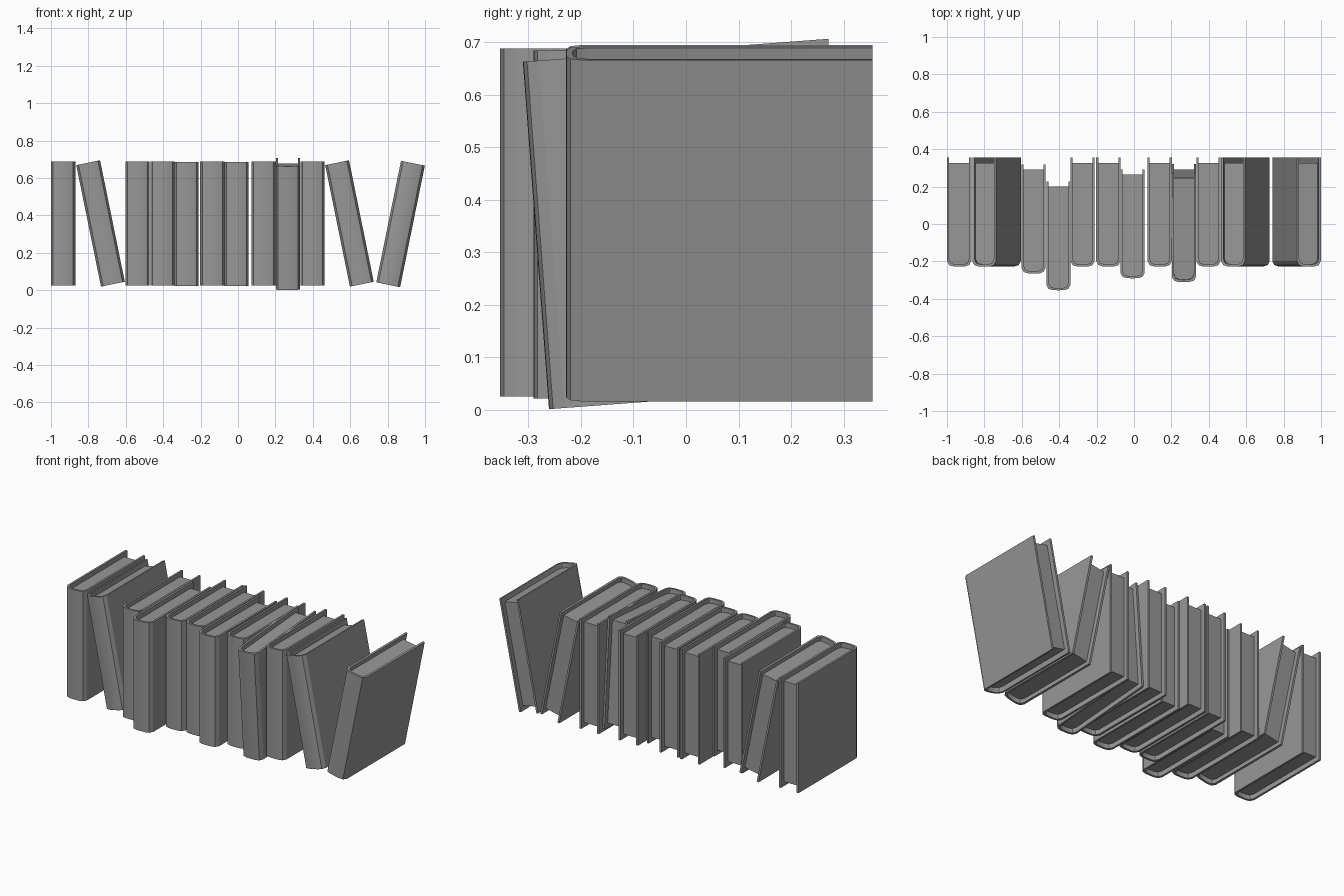
import bpy, bmesh
from math import radians
from mathutils import Matrix

default = bpy.data.objects.get("Cube")
if default:
    bpy.data.objects.remove(default, do_unlink=True)

grey = bpy.data.materials.new("plain grey")
grey.use_nodes = True
colour = (0.31, 0.31, 0.31, 1)
grey.diffuse_color = colour
grey.node_tree.nodes["Principled BSDF"].inputs["Base Color"].default_value = colour

DEPTH, HEIGHT = 0.583, 0.663
INSET = 0.028            # how far the pages sit inside the cover edges
BACK, FRONT = DEPTH / 2, -DEPTH / 2

# Half outlines from the spine centre to the cover edge: (x, distance from front)
OUTER = [(0, 0), (0.03, 0.001), (0.053, 0.008), (0.065, 0.03), (0.065, DEPTH)]
INNER = [(0, 0.012), (0.025, 0.013), (0.044, 0.02), (0.053, 0.042), (0.053, DEPTH)]


def full_outline(half):
    """Mirror a half outline across the middle of the spine."""
    right = [(x, FRONT + d) for x, d in half]
    left = [(-x, y) for x, y in reversed(right[1:])]
    return left + right


def finish(bm, name):
    bmesh.ops.recalc_face_normals(bm, faces=bm.faces)
    for f in bm.faces:
        f.smooth = True
    mesh = bpy.data.meshes.new(name)
    bm.to_mesh(mesh)
    bm.free()
    mesh.set_sharp_from_angle(angle=radians(25))
    mesh.materials.append(grey)
    return mesh


def extrude_up(bm, faces, height):
    new = bmesh.ops.extrude_face_region(bm, geom=faces)["geom"]
    verts = [g for g in new if isinstance(g, bmesh.types.BMVert)]
    bmesh.ops.translate(bm, verts=verts, vec=(0, 0, height))


def cover_mesh():
    """Two boards joined by a rounded spine."""
    bm = bmesh.new()
    outer, inner = [[bm.verts.new((x, y, -HEIGHT / 2)) for x, y in full_outline(h)]
                    for h in (OUTER, INNER)]
    strip = [bm.faces.new((outer[i], outer[i + 1], inner[i + 1], inner[i]))
             for i in range(len(outer) - 1)]
    extrude_up(bm, strip, HEIGHT)
    return finish(bm, "cover")


def pages_mesh():
    """Block of pages filling the inside of the cover."""
    bm = bmesh.new()
    half = INNER[:-1] + [(INNER[-1][0], DEPTH - INSET)]
    base = [bm.verts.new((x, y, INSET - HEIGHT / 2)) for x, y in full_outline(half)]
    extrude_up(bm, [bm.faces.new(base)], HEIGHT - 2 * INSET)
    return finish(bm, "pages")


cover, pages = cover_mesh(), pages_mesh()

# Each book: x, y and z of its middle, sideways lean, forward lean (degrees)
MID_Y, MID_Z, LEAN = 0.0635, 0.357, 11.5
BOOKS = [
    (-0.935, MID_Y, MID_Z, 0, 0),
    (-0.735, MID_Y, MID_Z, -LEAN, 0),
    (-0.537, 0.027, MID_Z, 0, 0),
    (-0.404, -0.063, MID_Z, 0, 0),
    (-0.275, MID_Y, 0.353, 0, 0),
    (-0.137, MID_Y, MID_Z, 0, 0),
    (-0.008, 0.001, 0.353, 0, 0),
    (0.137, MID_Y, MID_Z, 0, 0),
    (0.267, 0.005, 0.354, 0, 4.3),
    (0.398, MID_Y, MID_Z, 0, 0),
    (0.596, MID_Y, MID_Z, -LEAN, 0),
    (0.869, MID_Y, 0.354, LEAN, 0),
]

for n, (x, y, z, side, forward) in enumerate(BOOKS, 1):
    place = (Matrix.Translation((x, y, z))
             @ Matrix.Rotation(radians(side), 4, 'Y')
             @ Matrix.Rotation(radians(forward), 4, 'X'))
    for part, mesh in (("cover", cover), ("pages", pages)):
        obj = bpy.data.objects.new(f"book_{n}_{part}", mesh)
        obj.matrix_world = place
        bpy.context.collection.objects.link(obj)
